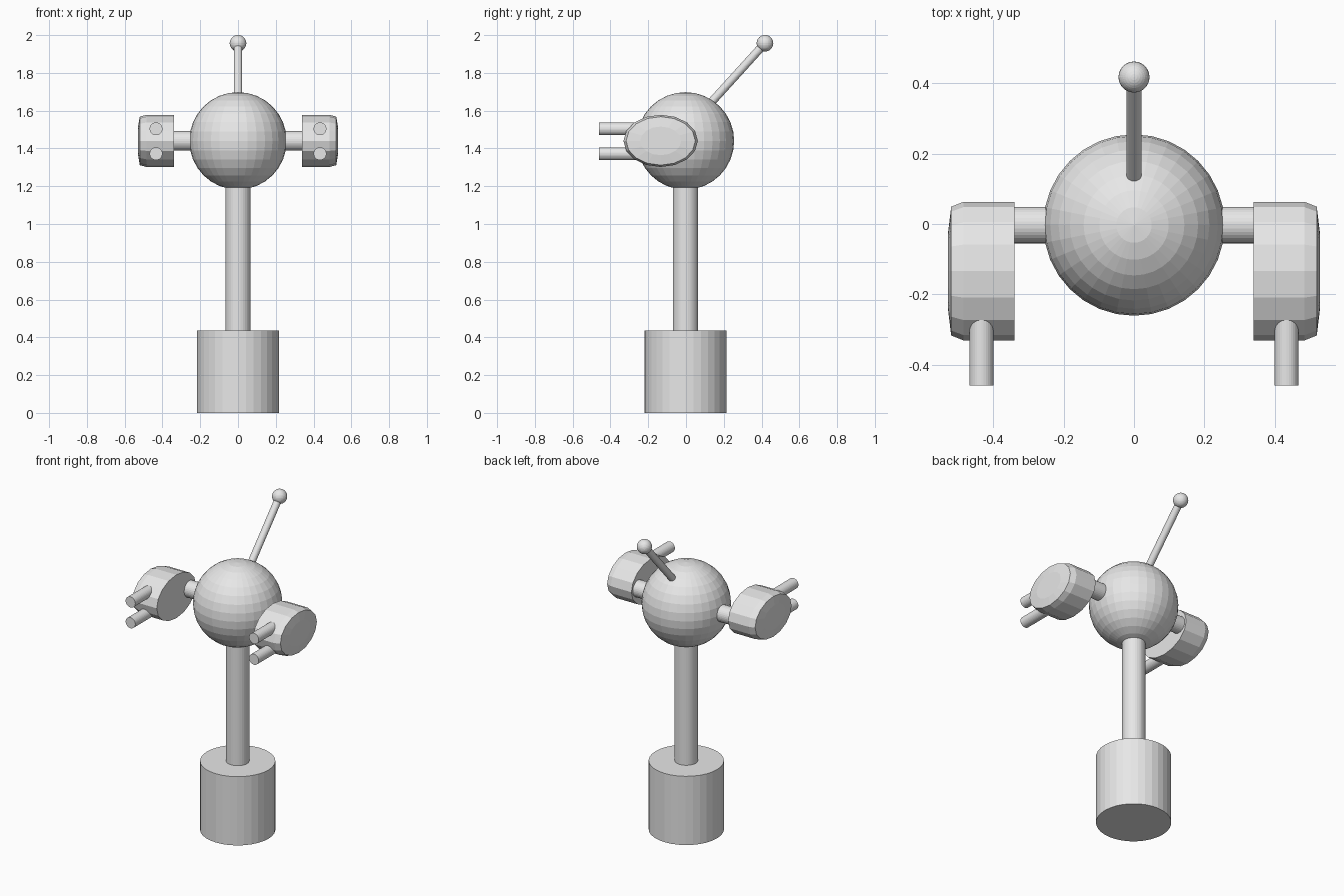
import bpy, bmesh, math
from mathutils import Vector

default_cube = bpy.data.objects.get("Cube")
if default_cube:
    bpy.data.objects.remove(default_cube)

GREY = (0.8, 0.8, 0.8, 1.0)
grey = bpy.data.materials.new("light grey")
grey.use_nodes = True
grey.diffuse_color = GREY
grey.node_tree.nodes["Principled BSDF"].inputs["Base Color"].default_value = GREY

Y = -0.003          # body axis
HEAD_Z = 1.44       # head centre height


def finish(obj, name):
    obj.name = obj.data.name = name
    obj.data.materials.append(grey)
    return obj


def rod(name, start, end, radius, sides=32):
    """Cylinder running from one point to another."""
    a, b = Vector(start), Vector(end)
    bpy.ops.mesh.primitive_cylinder_add(
        vertices=sides, radius=radius, depth=(b - a).length, location=(a + b) / 2,
        rotation=(b - a).to_track_quat("Z", "Y").to_euler())
    return finish(bpy.context.object, name)


def ball(name, centre, radius):
    bpy.ops.mesh.primitive_uv_sphere_add(
        segments=32, ring_count=16, radius=radius, location=centre)
    return finish(bpy.context.object, name)


def pod(name, side):
    """Oval drum with a chamfered, slightly domed outer end."""
    half_y, half_z, sides = 0.197, 0.138, 16
    bm = bmesh.new()
    rings = []
    for x, scale in ((0.34, 1), (0.485, 1), (0.52, 0.93), (0.529, 0.55)):
        ring = []
        for i in range(sides):
            t = math.tau * i / sides
            ring.append(bm.verts.new((side * x, -0.134 + half_y * scale * math.cos(t),
                                      HEAD_Z + half_z * scale * math.sin(t))))
        rings.append(ring)
    for lower, upper in zip(rings, rings[1:]):
        for i in range(sides):
            j = (i + 1) % sides
            bm.faces.new((lower[i], lower[j], upper[j], upper[i]))
    bm.faces.new(rings[0])
    bm.faces.new(rings[-1])
    bmesh.ops.recalc_face_normals(bm, faces=bm.faces)
    mesh = bpy.data.meshes.new(name)
    bm.to_mesh(mesh)
    bm.free()
    obj = bpy.data.objects.new(name, mesh)
    bpy.context.collection.objects.link(obj)
    return finish(obj, name)


# Stand and head
rod("base", (0, Y, 0), (0, Y, 0.437), 0.217)
rod("pole", (0, Y, 0.43), (0, Y, 1.3), 0.067)
ball("head", (0, Y, HEAD_Z), 0.258)

# Antenna leaning back
tip = (0, 0.418, 1.957)
rod("antenna_rod", (0, 0.09, 1.596), tip, 0.022)
ball("antenna_tip", tip, 0.044)

# Side arms, pods and twin barrels
for label, side in (("left", 1), ("right", -1)):
    rod(f"{label}_arm", (side * 0.15, Y, HEAD_Z), (side * 0.36, Y, HEAD_Z), 0.052)
    pod(f"{label}_pod", side)
    for level, z in (("upper", 1.504), ("lower", 1.372)):
        rod(f"{label}_{level}_barrel", (side * 0.434, -0.2, z),
            (side * 0.434, -0.46, z), 0.034)
